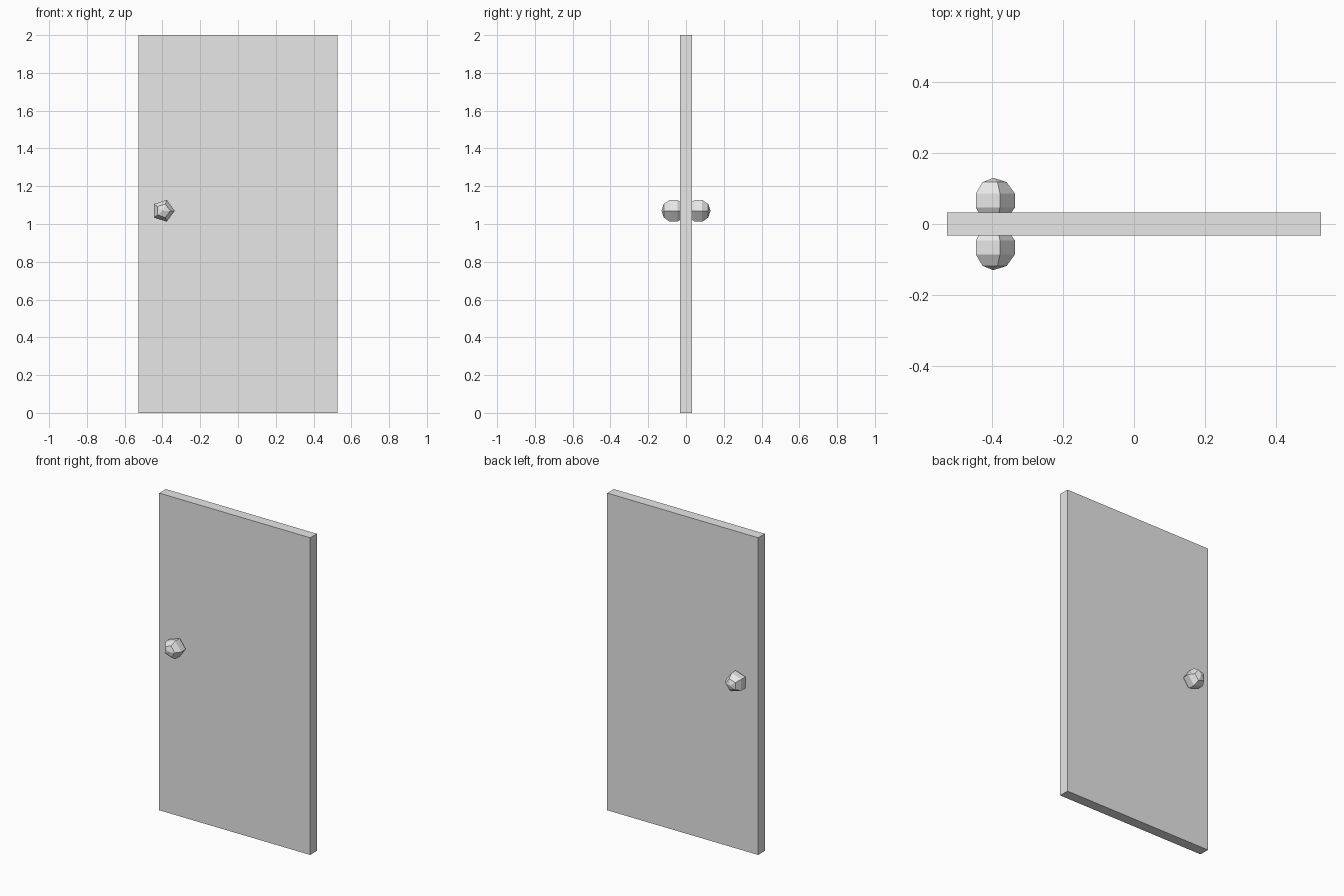
import bpy
from math import pi

cube = bpy.data.objects.get("Cube")
if cube:
    bpy.data.objects.remove(cube, do_unlink=True)

# One plain grey for the whole model
grey = bpy.data.materials.new("light grey")
grey.use_nodes = True
colour = (0.8, 0.8, 0.8, 1)
grey.diffuse_color = colour
grey.node_tree.nodes["Principled BSDF"].inputs["Base Color"].default_value = colour


def finish(name):
    obj = bpy.context.object
    obj.name = name
    obj.data.materials.append(grey)
    bpy.ops.object.transform_apply(location=False, rotation=True, scale=True)
    bpy.ops.object.shade_flat()
    return obj


# Door slab
bpy.ops.mesh.primitive_cube_add(size=1, location=(0, 0, 1))
bpy.context.object.scale = (1.053, 0.066, 2)
finish("door_panel")

# Five-sided knobs on both faces, each sunk slightly into the slab
for name, side in (("front_knob", -1), ("back_knob", 1)):
    bpy.ops.mesh.primitive_uv_sphere_add(
        segments=5, ring_count=5, radius=0.064,
        location=(-0.396, side * 0.066, 1.07), rotation=(pi / 2, 0, 0))
    knob = finish(name)
    # Turn the pentagon so that one corner points to +x
    corner = max(knob.data.vertices, key=lambda v: v.co.x)
    if abs(corner.co.z) > 0.001:
        knob.rotation_euler.y = pi / 2
        bpy.ops.object.transform_apply(location=False, rotation=True, scale=False)
